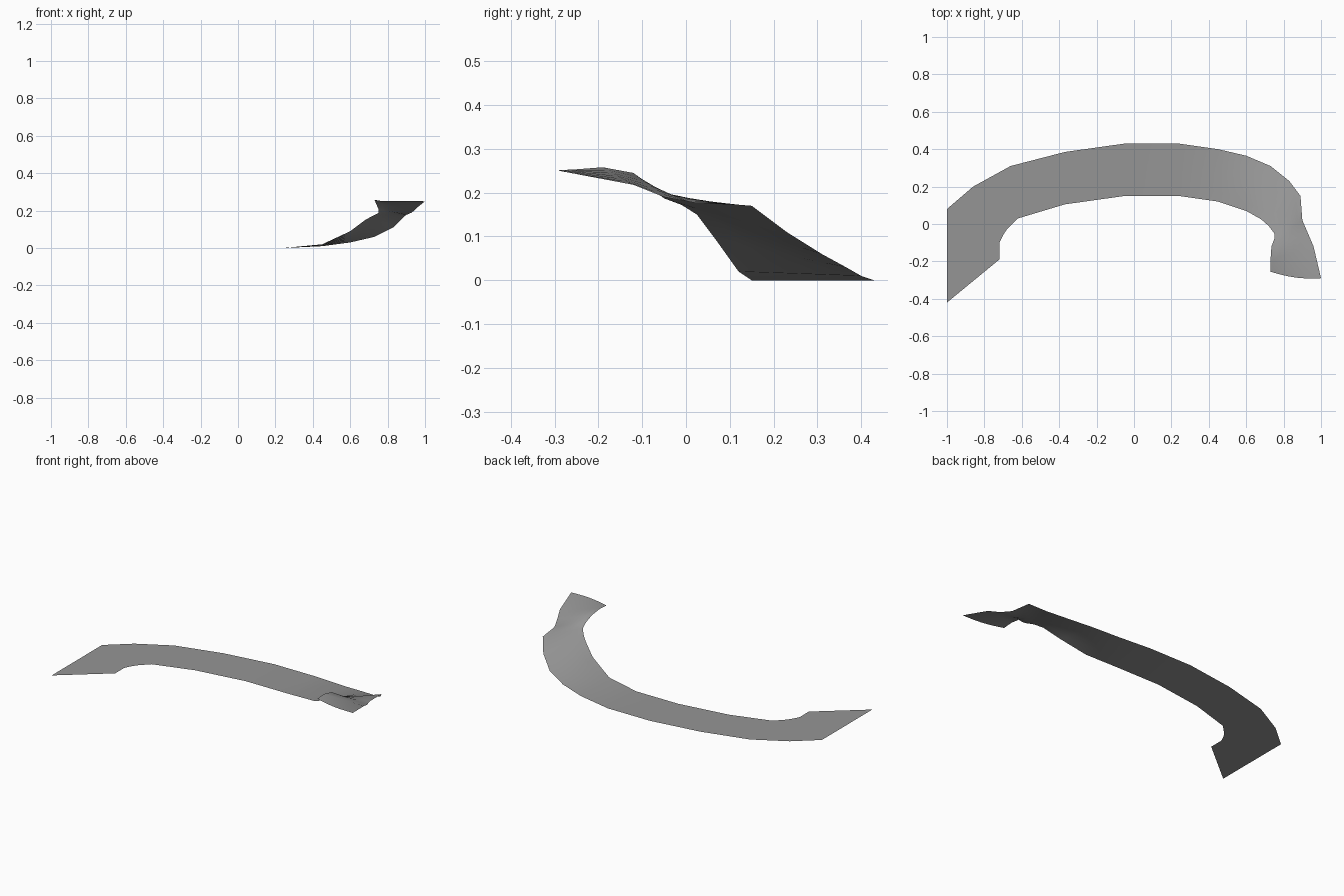
import bpy
import bmesh
import math
from mathutils import Vector

default_cube = bpy.data.objects.get("Cube")
if default_cube:
    bpy.data.objects.remove(default_cube, do_unlink=True)

COLUMNS = 6        # faces across the band
BAND_WIDTH = 0.28  # width of the straight middle run


def make_material(name, value):
    """One plain grey material for viewport and render."""
    material = bpy.data.materials.new(name)
    material.use_nodes = True
    colour = (value, value, value, 1)
    material.diffuse_color = colour
    material.node_tree.nodes["Principled BSDF"].inputs["Base Color"].default_value = colour
    return material


def flat_station(outer, inner):
    """Cross-section lying on the ground."""
    return Vector((*outer, 0)), Vector((*inner, 0))


# Flat flared end: (outer edge, inner edge)
flared_end = [flat_station(*pair) for pair in (
    ((-1, -.42), (-.72, -.19)),
    ((-1, -.17), (-.72, -.10)),
    ((-1, .08), (-.70, -.06)),
    ((-.86, .20), (-.68, -.03)),
    ((-.66, .31), (-.62, .03)),
)]

# Flat middle run of constant width
middle_run = [flat_station((x, y), (x, y - BAND_WIDTH))
              for x, y in ((-.37, .385), (-.05, .43), (.24, .43))]

# Banked curve climbing to the raised end: (outer edge, inner edge)
raised_curve = [(Vector(outer), Vector(inner)) for outer, inner in (
    ((.45, .40, .01), (.45, .12, .02)),
    ((.60, .365, .03), (.60, .07, .09)),
    ((.73, .31, .06), (.68, .025, .15)),
    ((.83, .23, .11), (.72, -.01, .172)),
    ((.89, .15, .17), (.75, -.05, .187)),
    ((.90, .02, .177), (.75, -.08, .21)),
    ((.93, -.05, .19), (.735, -.12, .245)),
    ((.96, -.12, .218), (.73, -.19, .258)),
    ((1, -.29, .25), (.73, -.255, .253)),
)]


def build_band(name, stations, material):
    """Loft an open sheet through the outer and inner edge points."""
    bm = bmesh.new()
    rows = []
    for outer, inner in stations:
        row = [outer.lerp(inner, i / COLUMNS) for i in range(COLUMNS + 1)]
        rows.append(row)
    # Slight outward bow of the raised end's edge
    for i, point in enumerate(rows[-1]):
        point.y -= .014 * math.sin(math.pi * i / COLUMNS)

    verts = [[bm.verts.new(point) for point in row] for row in rows]
    for near, far in zip(verts, verts[1:]):
        for i in range(COLUMNS):
            bm.faces.new((near[i], near[i + 1], far[i + 1], far[i]))

    # Make the upper side the front side
    bm.normal_update()
    for face in bm.faces:
        if face.normal.z < 0:
            face.normal_flip()

    mesh = bpy.data.meshes.new(name)
    bm.to_mesh(mesh)
    bm.free()
    mesh.materials.append(material)
    band = bpy.data.objects.new(name, mesh)
    bpy.context.collection.objects.link(band)
    return band


grey = make_material("mid_grey", .3)
band = build_band("curved_road_band", flared_end + middle_run + raised_curve, grey)

# Smooth shading over the banked part
bpy.ops.object.select_all(action='DESELECT')
band.select_set(True)
bpy.context.view_layer.objects.active = band
bpy.ops.object.shade_smooth_by_angle(angle=math.radians(60))
